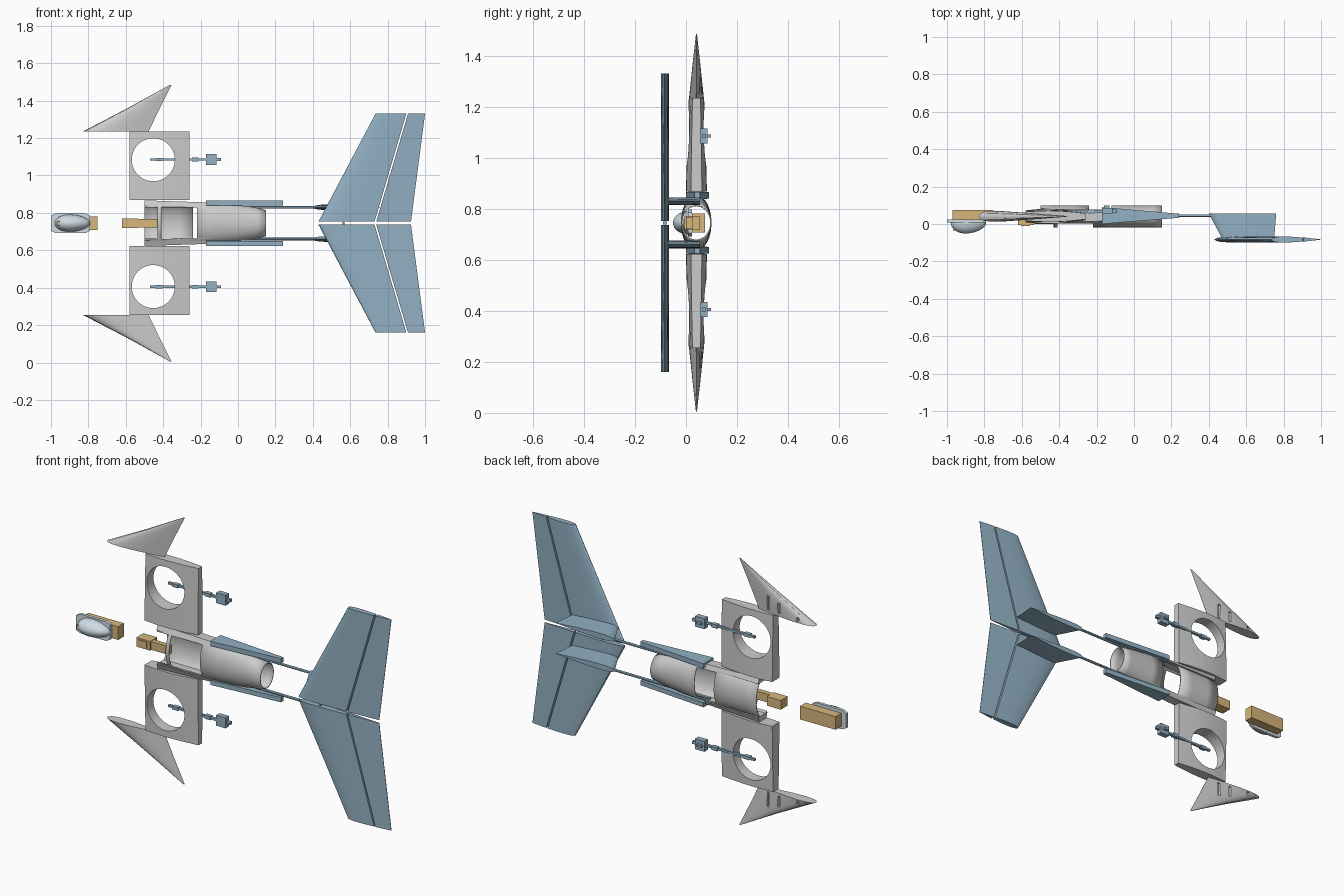
import bpy, bmesh, math
from mathutils import Vector

if "Cube" in bpy.data.objects:
    bpy.data.objects.remove(bpy.data.objects["Cube"])

MID = 0.745  # mirror plane height


def mat(name, col):
    m = bpy.data.materials.new(name)
    m.diffuse_color = (*col, 1)
    m.use_nodes = True
    m.node_tree.nodes["Principled BSDF"].inputs["Base Color"].default_value = m.diffuse_color
    return m


BLUE = mat("blue", (0.29, 0.44, 0.55))
PALE = mat("pale", (0.62, 0.72, 0.78))
TAN = mat("tan", (0.68, 0.47, 0.20))


def finish(name, bm, m=None, smooth=True):
    bmesh.ops.recalc_face_normals(bm, faces=bm.faces)
    me = bpy.data.meshes.new(name)
    bm.to_mesh(me)
    bm.free()
    ob = bpy.data.objects.new(name, me)
    bpy.context.collection.objects.link(ob)
    if m:
        me.materials.append(m)
    if smooth:
        bpy.ops.object.select_all(action='DESELECT')
        bpy.context.view_layer.objects.active = ob
        ob.select_set(True)
        bpy.ops.object.shade_smooth_by_angle(angle=math.radians(30))
    return ob


def loft(name, rings, m=None, smooth=True):
    bm = bmesh.new()
    vs = [[bm.verts.new(p) for p in r] for r in rings]
    n = len(vs[0])
    for a, b in zip(vs, vs[1:]):
        for i in range(n):
            j = (i + 1) % n
            bm.faces.new((a[i], a[j], b[j], b[i]))
    bm.faces.new(vs[0])
    bm.faces.new(vs[-1])
    return finish(name, bm, m, smooth)


def box(name, x, y, z, m=None):
    return loft(name, [[(X, y[0], z[0]), (X, y[1], z[0]), (X, y[1], z[1]), (X, y[0], z[1])]
                       for X in x], m, False)


def flip(z, s):
    return MID + s * (z - MID)


def airfoil(x0, x1, half, n=10, t0=0.0, t1=1.0):
    """Section between chord fractions t0..t1 as (x, offset) pairs."""
    th = lambda t: half * max(0.03, 2.6 * (math.sqrt(t) - t) * 1.54 / (1 + 0.0 * t)) if t < 1 else half * 0.03
    ts = [t0 + (t1 - t0) * (i / n) ** 1.5 for i in range(n + 1)]
    pos = lambda t: x0 + (x1 - x0) * (t - t0) / (t1 - t0)
    up = [(pos(t), min(th(t), half)) for t in ts]
    return up + [(x, -o) for x, o in reversed(up)]


def cut(ob, cutter):
    mod = ob.modifiers.new("cut", 'BOOLEAN')
    mod.operation = 'DIFFERENCE'
    mod.solver = 'EXACT'
    mod.object = cutter
    bpy.context.view_layer.objects.active = ob
    bpy.ops.object.modifier_apply(modifier="cut")
    bpy.data.objects.remove(cutter)


# Fuselage shell with hatch openings front and back
STA = [(-0.5, .108), (-.43, .109), (-.41, .109), (-.32, .109), (-.24, .108), (-.22, .108), (-.12, .105),
       (-.05, .101), (0, .096), (.05, .090), (.1, .082), (.15, .070)]
N = 48
bm = bmesh.new()
grid = [[bm.verts.new((x, 0.04 + 0.06 * math.sin(2 * math.pi * k / N), MID + h * math.cos(2 * math.pi * k / N)))
         for k in range(N)] for x, h in STA]
for a, b in zip(grid, grid[1:]):
    for k in range(N):
        q = (a[k], a[(k + 1) % N], b[(k + 1) % N], b[k])
        c = sum((v.co for v in q), Vector()) / 4
        front, off = c.y < 0.04, abs(c.z - MID)
        if front and off < .085 and (c.x < -.43 or -.41 < c.x < -.22):
            continue
        if not front and off < .085 and -.24 < c.x < -.12:
            continue
        bm.faces.new(q)
hull = finish("fuselage_shell", bm)
sol = hull.modifiers.new("wall", 'SOLIDIFY')
sol.thickness = 0.005

for s, side in ((1, "upper"), (-1, "lower")):
    Z = lambda z: flip(z, s)
    # Wing root fairing and blue side fairing
    loft("root_fairing_" + side, [[(x, y0, Z(z0)), (x, y1, Z(z0)), (x, y1 - .01, Z(z1)), (x, y0 + .01, Z(z1))]
         for x, y0, y1, z0, z1 in ((-.5, 0, .082, .838, .867), (-.17, .005, .078, .838, .856))], None, False)
    loft("side_fairing_" + side, [[(x, y0, Z(z0)), (x, y1, Z(z0)), (x, y1, Z(z1)), (x, y0, Z(z1))]
         for x, y0, y1, z0, z1 in ((-.17, .0, .09, .840, .866), (.24, .033, .055, .840, .866))], BLUE, False)
    # Tail boom
    loft("tail_boom_" + side, [[(x, .045 + .007 * math.cos(i * math.pi / 6), Z(.83 + .007 * math.sin(i * math.pi / 6)))
         for i in range(12)] for x in (-.18, .46)], BLUE)
    # Tail fin
    loft("tail_fin_" + side, [[(x, y, Z(.83 + o)) for x, o in airfoil(x0, x1, .015)]
         for x0, x1, y in ((.40, .76, .055), (.47, .75, -.075))], BLUE)
    # Tailplane and elevator, split by the hinge gap
    loft("tailplane_" + side, [[(x, -.083 + o, Z(z)) for x, o in airfoil(x0, x1, .016, 10, 0, .62)]
         for x0, x1, z in ((.43, .73, .753), (.735, .90, 1.33))], BLUE)
    loft("elevator_" + side, [[(x, -.083 + o, Z(z)) for x, o in ((x0, .011), (x1, .001), (x1, -.001), (x0, -.011))]
         for x0, x1, z in ((.739, .925, .753), (.909, 1.0, 1.33))], BLUE)
    # Square wing panel with a round duct
    panel = loft("wing_panel_" + side, [[(x, .041 + o * h, Z(z)) for x, o in
                 ((-.58, .78), (-.52, .93), (-.46, 1), (-.40, .96), (-.33, .78), (-.26, .52),
                  (-.26, -.52), (-.33, -.78), (-.40, -.96), (-.46, -1), (-.52, -.93), (-.58, -.78))]
                 for z, h in ((.868, .041), (1.05, .037), (1.235, .030))])
    cut(panel, loft("duct_cutter", [[(-.453 + .115 * math.cos(i * math.pi / 32), y,
                                      Z(1.084 + .115 * math.sin(i * math.pi / 32))) for i in range(64)]
                                    for y in (-.1, .2)], None, False))
    # Swept wing tip with slots on the back
    tip = loft("wing_tip_" + side, [[(x, .041 + o, Z(z)) for x, o in airfoil(x0, x1, h)]
               for x0, x1, z, h in ((-.83, -.478, 1.235, .029), (-.59, -.418, 1.36, .016), (-.363, -.355, 1.485, .002))])
    for x, z0, z1 in ((-.74, 1.243, 1.262), (-.62, 1.25, 1.31), (-.55, 1.25, 1.33)):
        cut(tip, box("slot_cutter", (x, x + .014), (.042, .1), sorted((Z(z0), Z(z1)))))
    # Motor mount: rod, clips, motor block and shaft
    zr = Z(1.085)
    for nm, x, y, w in (("mount_rod", (-.47, -.11), (.058, .072), .006), ("mount_clip_front", (-.44, -.405), (.052, .074), .009),
                        ("mount_clip_rear", (-.245, -.21), (.056, .078), .010), ("motor_block", (-.172, -.115), (.055, .085), .029),
                        ("motor_shaft", (-.115, -.092), (.062, .078), .008), ("motor_pin", (-.16, -.13), (.085, .098), .006)):
        box(nm + "_" + side, x, y, (zr - w, zr + w), BLUE)

# Small pin at the tailplane root
box("tail_pin", (.56, .57), (-.09, -.075), (.739, .751), BLUE)

# Nose: rounded tray, canopy dome, tan equipment box
loft("nose_tray", [[(-.895 + .105 * max(-1, min(1, 1.25 * math.cos(a))), y,
                     MID + .053 * max(-1, min(1, 1.25 * math.sin(a))))
                    for a in (i * math.pi / 24 for i in range(48))] for y in (.008, .024)], PALE)
bm = bmesh.new()
bmesh.ops.create_uvsphere(bm, u_segments=40, v_segments=24, radius=1)
for v in bm.verts:
    x, y, z = v.co
    w = 1 - .15 * x
    v.co = (-.885 + .095 * x, .008 + (.058 * w if y < 0 else .01) * y, MID + .045 * w * z)
finish("canopy_dome", bm, PALE)
box("canopy_sensor", (-.968, -.94), (-.035, 0), (MID - .012, MID + .012), TAN)
box("nose_box", (-.97, -.752), (.024, .075), (.708, .781), TAN)

# Tan battery pack with its carrier strip
box("battery_pack", (-.62, -.535), (-.006, .055), (.718, .769), TAN)
box("battery_cap", (-.605, -.555), (-.01, -.006), (.726, .761), TAN)
box("battery_strip", (-.535, -.425), (.0, .028), (.721, .767), TAN)
